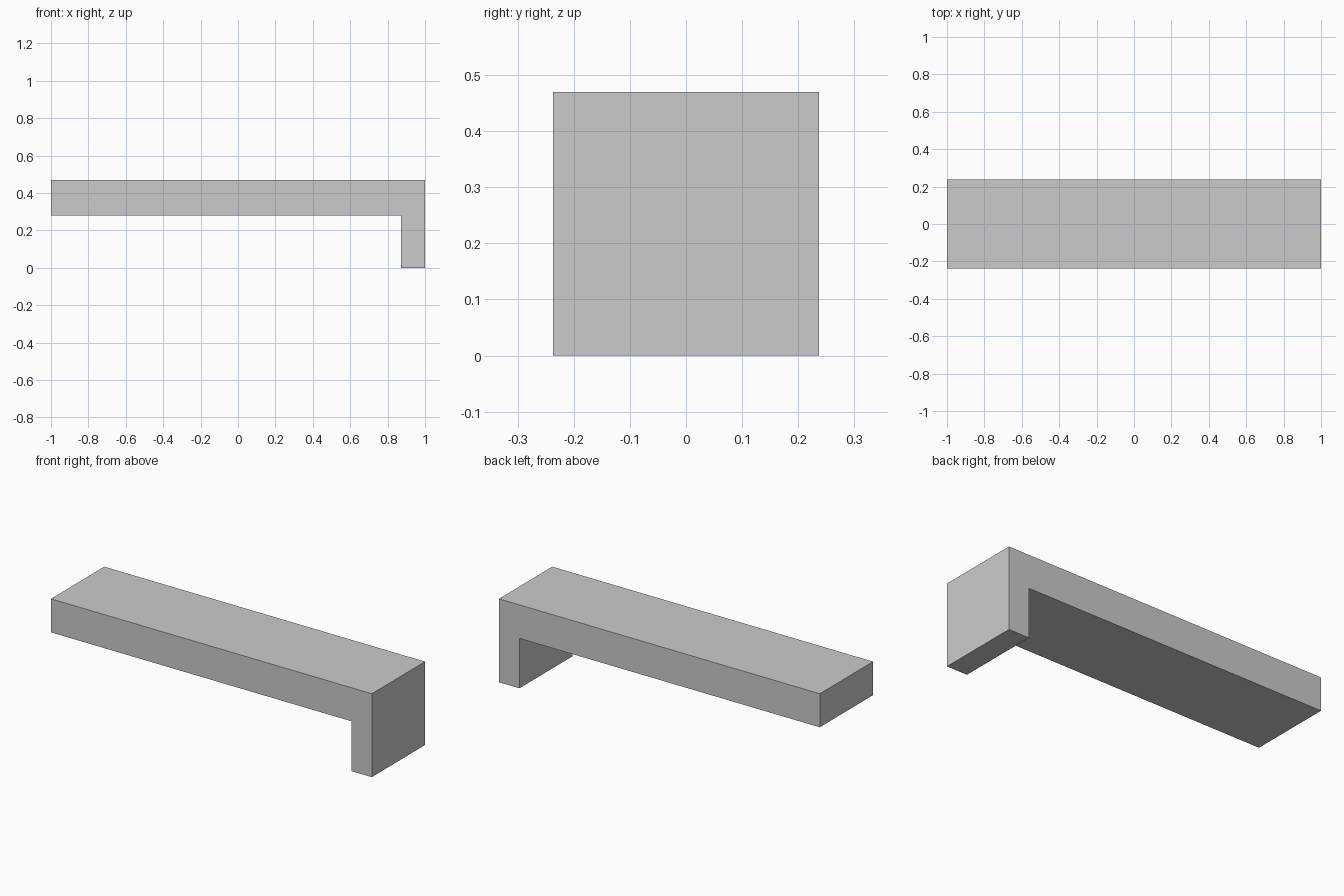
import bpy
import bmesh

if "Cube" in bpy.data.objects:
    bpy.data.objects.remove(bpy.data.objects["Cube"])

HALF_DEPTH = 0.237
TOP = 0.47
UNDERSIDE = 0.281
LEG_INNER = 0.872

# Side profile of the slab with its single end leg (x, z)
profile = [(-1, UNDERSIDE), (LEG_INNER, UNDERSIDE), (LEG_INNER, 0),
           (1, 0), (1, TOP), (-1, TOP)]

# Extrude the profile through the full depth
bm = bmesh.new()
face = bm.faces.new([bm.verts.new((x, -HALF_DEPTH, z)) for x, z in profile])
extruded = bmesh.ops.extrude_face_region(bm, geom=[face])
back = [v for v in extruded["geom"] if isinstance(v, bmesh.types.BMVert)]
bmesh.ops.translate(bm, verts=back, vec=(0, 2 * HALF_DEPTH, 0))

# The extrusion can drop the front cap, so make sure the solid is closed
open_edges = [e for e in bm.edges if e.is_boundary]
if open_edges:
    bmesh.ops.holes_fill(bm, edges=open_edges)
bmesh.ops.recalc_face_normals(bm, faces=bm.faces)

mesh = bpy.data.meshes.new("slab_with_end_leg")
bm.to_mesh(mesh)
bm.free()
slab = bpy.data.objects.new("slab_with_end_leg", mesh)
bpy.context.collection.objects.link(slab)
